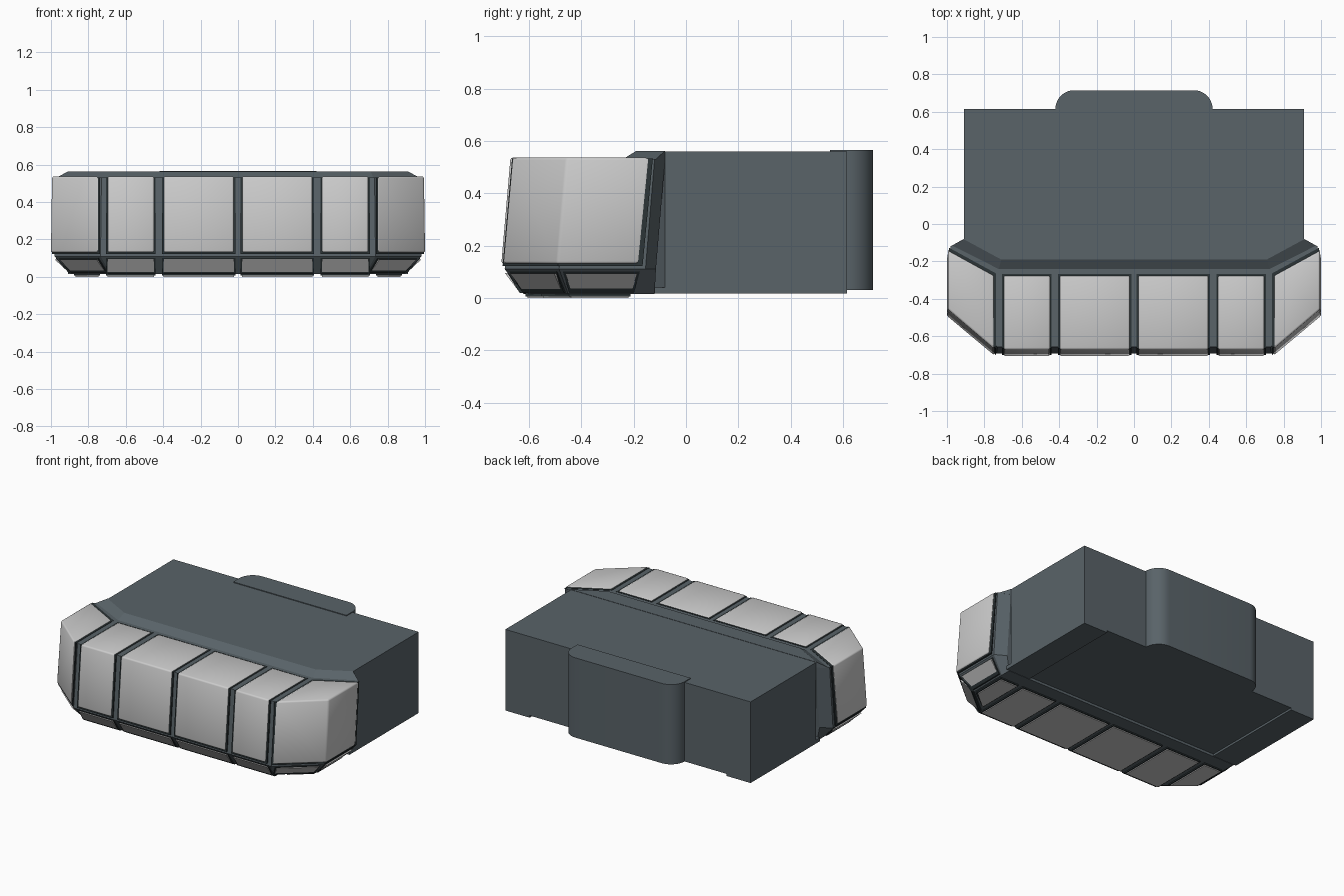
import bpy, bmesh, math

if "Cube" in bpy.data.objects:
    bpy.data.objects.remove(bpy.data.objects["Cube"])


def material(name, rgb):
    m = bpy.data.materials.new(name)
    m.diffuse_color = (*rgb, 1)
    m.use_nodes = True
    m.node_tree.nodes["Principled BSDF"].inputs["Base Color"].default_value = m.diffuse_color
    return m


SLATE = material("slate", (0.10, 0.125, 0.14))
RIM = material("dark_rim", (0.025, 0.035, 0.038))


def loft(name, levels, mat=None, bevel=0, mirror=False, smooth=None):
    """Stack plan outlines, levels = [(z, [(x, y), ...]), ...], into a closed solid."""
    bm = bmesh.new()
    rings = [[bm.verts.new((x, y, z)) for x, y in pts] for z, pts in levels]
    n = len(rings[0])
    bm.faces.new(rings[0])
    bm.faces.new(rings[-1])
    for a, b in zip(rings, rings[1:]):
        for i in range(n):
            j = (i + 1) % n
            bm.faces.new((a[i], a[j], b[j], b[i]))
    bmesh.ops.recalc_face_normals(bm, faces=bm.faces[:])
    if bevel:
        bmesh.ops.bevel(bm, geom=bm.edges[:], offset=bevel, segments=2,
                        profile=0.5, affect='EDGES')
    me = bpy.data.meshes.new(name)
    bm.to_mesh(me)
    bm.free()
    ob = bpy.data.objects.new(name, me)
    bpy.context.collection.objects.link(ob)
    if mat:
        me.materials.append(mat)
    if mirror:
        ob.modifiers.new("mirror", 'MIRROR').use_mirror_merge = False
    if smooth:
        bpy.ops.object.select_all(action='DESELECT')
        bpy.context.view_layer.objects.active = ob
        ob.select_set(True)
        bpy.ops.object.shade_smooth_by_angle(angle=math.radians(smooth))
    return ob


def both(half):
    return half + [(-x, y) for x, y in reversed(half)]


def rect(x0, x1, y0, y1):
    return [(x0, y0), (x1, y0), (x1, y1), (x0, y1)]


def along(p, q, t0, t1, out, deep=0.06):
    """Strip lying on edge p-q, pushed outward by out and reaching inward by deep."""
    dx, dy = q[0] - p[0], q[1] - p[1]
    d = math.hypot(dx, dy)
    nx, ny = dy / d, -dx / d
    pts = [(p[0] + dx * t, p[1] + dy * t) for t in (t0, t1)]
    return [(x + nx * out, y + ny * out) for x, y in pts] + \
           [(x - nx * deep, y - ny * deep) for x, y in reversed(pts)]


# Main rear body and its side rails underneath
loft("main_body", [(z, both([(.91, .615), (.91, -.08), (.71, -.19)])) for z in (.03, .56)], SLATE)
loft("bottom_rail", [(z, rect(.73, .91, -.12, .615)) for z in (.016, .04)], SLATE, mirror=True)

# Rounded block on the back
arc = [(.32 + .1 * math.cos(a), .615 + .1 * math.sin(a))
       for a in (math.radians(90 - 9 * i) for i in range(11))]
loft("rear_block", [(z, both(arc + [(.42, .55)])) for z in (.03, .565)], SLATE, smooth=30)

# Front frame carrying the panels, with a bevelled ridge on top
loft("front_frame", [
    (.014, both([(.89, -.12), (.89, -.19), (.89, -.45), (.68, -.62)])),
    (.11, both([(.91, -.115), (.982, -.155), (.982, -.485), (.735, -.693)])),
    (.53, both([(.91, -.08), (.982, -.12), (.982, -.455), (.73, -.658)]))], SLATE)
loft("top_ridge", [
    (.525, both([(.91, -.08), (.982, -.12), (.725, -.25)])),
    (.562, both([(.91, -.08), (.911, -.081), (.71, -.19)]))], SLATE)

# Upper panels: each leans back, sitting on a slightly larger dark rim
COLUMNS = [("inner", .022, .398), ("outer", .448, .697)]
for n, x0, x1 in COLUMNS:
    loft(n + "_upper_panel", [(.13, rect(x0, x1, -.706, -.31)),
                              (.537, rect(x0, x1, -.671, -.275))], None, .010, True, 50)
    loft(n + "_upper_rim", [(.122, rect(x0 - .008, x1 + .008, -.701, -.30)),
                            (.532, rect(x0 - .008, x1 + .008, -.665, -.267))], RIM, mirror=True)

loft("corner_upper_panel", [
    (.13, [(.748, -.31), (1, -.18), (1, -.492), (.748, -.702)]),
    (.537, [(.748, -.275), (.994, -.14), (.994, -.457), (.748, -.666)])], None, .010, True, 50)
loft("corner_upper_rim", [
    (.122, [(.738, -.30), (.994, -.166), (.994, -.489), (.738, -.701)]),
    (.532, [(.738, -.264), (.989, -.127), (.989, -.454), (.738, -.665)])], RIM, mirror=True)

# Lower slanted panels and flat bottom plates
for n, x0, x1 in COLUMNS:
    for part, g, o, mat in (("panel", 0, .010, None), ("rim", .008, .005, RIM)):
        a, b = x0 - g, x1 + g
        loft(f"{n}_lower_{part}", [(.026 - g, rect(a, b, -.63 - o, -.5)),
                                   (.096 + g, rect(a, b, -.683 - o, -.5))], mat, mirror=True)
        loft(f"{n}_bottom_{part}", [(z, rect(a, b, -.605 - g, -.22 + g))
                                    for z in (.012 - o * 1.2, .03)], mat, mirror=True)

LO = [(.69, -.628), (.9, -.455), (.9, -.185)]
HI = [(.735, -.68), (.971, -.481), (.971, -.16)]
for n, i, t0, t1 in (("corner", 0, .07, .92), ("side", 1, .06, .92)):
    for part, g, o, mat in (("panel", 0, .010, None), ("rim", .03, .005, RIM)):
        loft(f"{n}_lower_{part}", [
            (.028 - g / 4, along(LO[i], LO[i + 1], t0 - g, t1 + g, o)),
            (.094 + g / 4, along(HI[i], HI[i + 1], t0 - g, t1 + g, o))], mat, mirror=True)
for part, g, z, mat in (("panel", 0, 0, None), ("rim", .008, .006, RIM)):
    loft("corner_bottom_" + part, [(h, [
        (.745 - g, -.22 + g), (.87 + g, -.22 + g), (.87 + g, -.44 - g), (.745 - g, -.545 - g)])
        for h in (z, .03)], mat, mirror=True)
